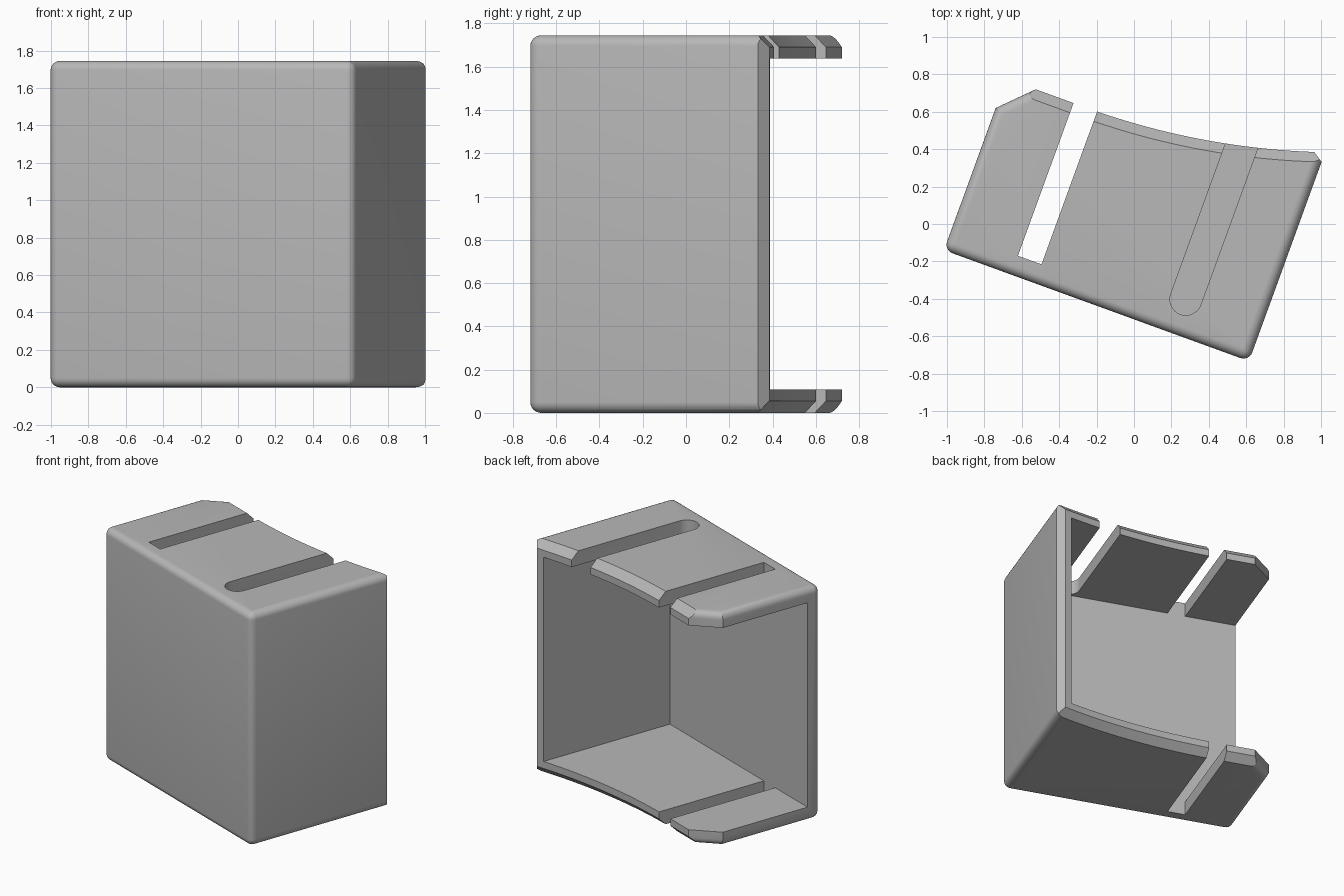
import bpy, bmesh, math

if "Cube" in bpy.data.objects:
    bpy.data.objects.remove(bpy.data.objects["Cube"])

H = 1.745            # overall height
WALL = 0.107         # wall thickness
R = 0.05             # outer fillet radius
C = 0.055            # back rim chamfer
LEFT, RIGHT, FRONT = -0.907, 0.829, -0.479
BACK, FAR = 0.497, 1.0
ARC_START, ARC_R = -0.458, 4.0

grey = bpy.data.materials.new("light grey")
grey.use_nodes = True
grey.diffuse_color = (0.48, 0.48, 0.48, 1)
grey.node_tree.nodes["Principled BSDF"].inputs["Base Color"].default_value = (0.48, 0.48, 0.48, 1)


def finish(name, bm):
    bmesh.ops.recalc_face_normals(bm, faces=bm.faces[:])
    mesh = bpy.data.meshes.new(name)
    bm.to_mesh(mesh)
    bm.free()
    mesh.materials.append(grey)
    ob = bpy.data.objects.new(name, mesh)
    bpy.context.collection.objects.link(ob)
    return ob


def prism(outline, z0, z1):
    bm = bmesh.new()
    base = bm.faces.new([bm.verts.new((x, y, z0)) for x, y in outline])
    top = bmesh.ops.extrude_face_region(bm, geom=[base])["geom"]
    for v in (g for g in top if isinstance(g, bmesh.types.BMVert)):
        v.co.z = z1
    bmesh.ops.recalc_face_normals(bm, faces=bm.faces[:])
    return bm


def combine(ob, other, operation):
    mod = ob.modifiers.new(operation.lower(), "BOOLEAN")
    mod.operation = operation
    mod.solver = "EXACT"
    mod.object = other
    bpy.ops.object.select_all(action="DESELECT")
    bpy.context.view_layer.objects.active = ob
    ob.select_set(True)
    bpy.ops.object.modifier_apply(modifier=mod.name)
    bpy.data.objects.remove(other)


def back_edge(x):
    d = max(0.0, x - ARC_START)
    return BACK + ARC_R - math.sqrt(ARC_R ** 2 - d * d)


# Outer block with a clipped rear corner and rounded outer edges
clip = 0.33
bm = prism([(LEFT, FRONT), (RIGHT, FRONT), (RIGHT, FAR),
            (LEFT + FAR - clip, FAR), (LEFT, clip)], 0, H)
rounded = []
for e in bm.edges:
    a, b = e.verts
    upright = abs(a.co.z - b.co.z) > 0.1
    if not upright or a.co.y < FRONT + 0.01:
        rounded.append(e)
bmesh.ops.bevel(bm, geom=rounded, offset=R, offset_type="OFFSET", segments=6,
                profile=0.5, affect="EDGES", clamp_overlap=True)
housing = finish("housing", bm)

# Curved, chamfered back rim: sections lofted along the width
bm = bmesh.new()
steps = 28
stations = [-1.2] + [ARC_START + (RIGHT - C - ARC_START) * i / steps for i in range(steps + 1)]
rows = []
for x in stations:
    t = back_edge(x)
    section = [(-1, 0), (t - C, 0), (t, C), (t, H - C), (t - C, H), (-1, H)]
    rows.append([bm.verts.new((x, y, z)) for y, z in section])
t = back_edge(RIGHT) - C
end = [bm.verts.new((RIGHT, y, z)) for y, z in [(-1, 0), (t, 0), (t, H), (-1, H)]]
for p, q in zip(rows, rows[1:]):
    for i in range(6):
        j = (i + 1) % 6
        bm.faces.new((p[i], p[j], q[j], q[i]))
last = rows[-1]
a, b, c, d = end
for f in [(last[0], last[1], b, a), (last[1], last[2], b), (last[2], last[3], c, b),
          (last[3], last[4], c), (last[4], last[5], d, c), (last[5], last[0], a, d),
          rows[0], end]:
    bm.faces.new(f)
combine(housing, finish("rim_limit", bm), "INTERSECT")

# Hollow interior, open to the left and the back
inner = FRONT + WALL
bm = prism([(-2, inner), (RIGHT - WALL, inner), (RIGHT - WALL, 2), (-2, 2)], WALL, H - WALL)
combine(housing, finish("cavity", bm), "DIFFERENCE")

# Square-ended slot through both plates
bm = prism([(-0.525, inner), (-0.391, inner), (-0.391, 2), (-0.525, 2)], -1, H + 1)
combine(housing, finish("square_slot", bm), "DIFFERENCE")

# Round-ended slot through the top plate only
cx, r = 0.398, 0.085
outline = [(cx + r * math.cos(math.pi * (1 + i / 16)),
            inner + r + 0.003 + r * math.sin(math.pi * (1 + i / 16))) for i in range(17)]
bm = prism(outline + [(cx + r, 2), (cx - r, 2)], H / 2, H + 1)
combine(housing, finish("round_slot", bm), "DIFFERENCE")

# Smooth fillets, crisp edges, and the turned stance
bpy.ops.object.select_all(action="DESELECT")
housing.select_set(True)
bpy.context.view_layer.objects.active = housing
bpy.ops.object.shade_smooth_by_angle(angle=math.radians(25))
housing.rotation_euler.z = math.radians(-20)
